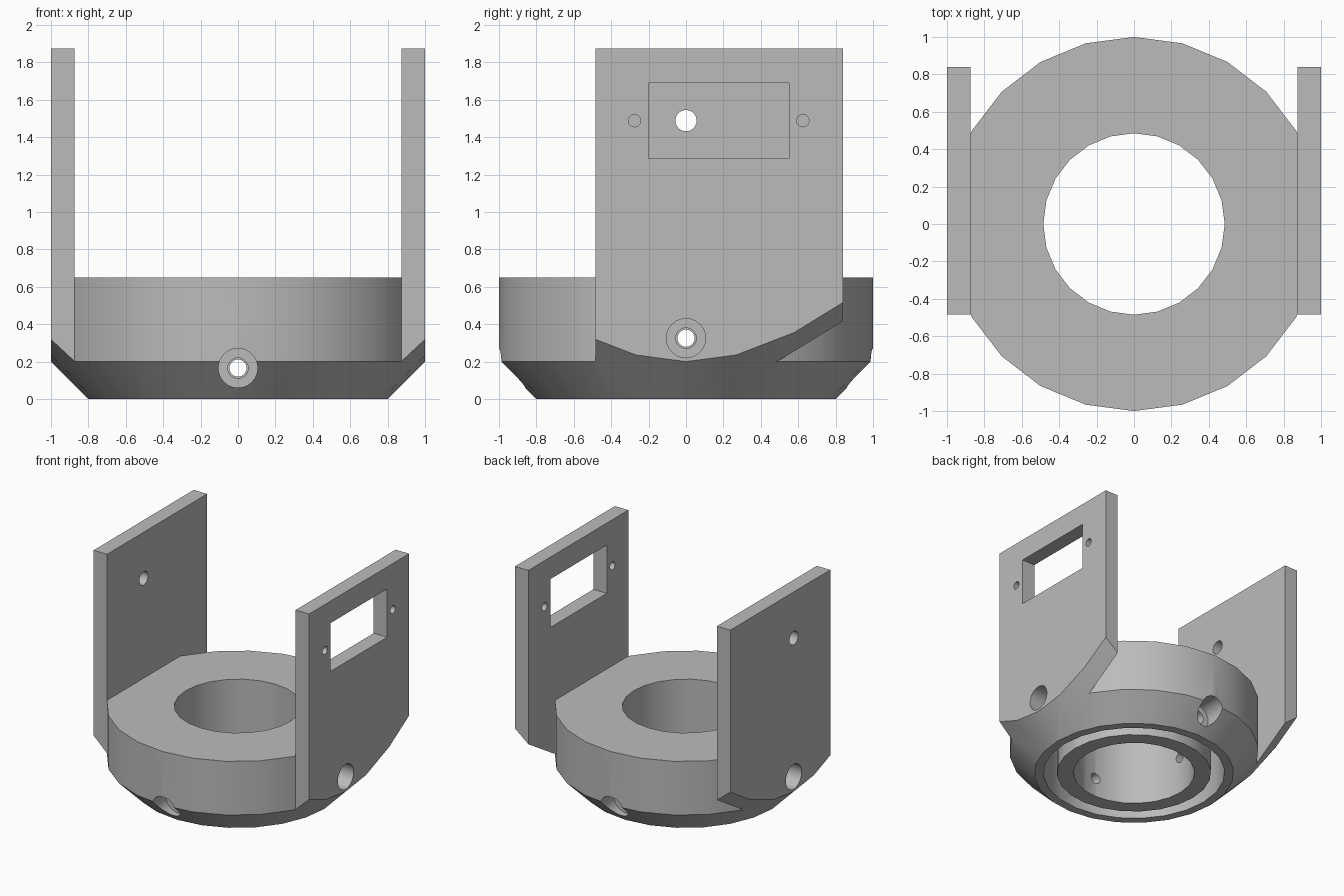
import bpy, bmesh, math
from mathutils import Matrix, Vector

if "Cube" in bpy.data.objects:
    bpy.data.objects.remove(bpy.data.objects["Cube"])

SIDES = 24

grey = bpy.data.materials.new("plain grey")
grey.diffuse_color = (0.5, 0.5, 0.5, 1)
grey.use_nodes = True
grey.node_tree.nodes["Principled BSDF"].inputs["Base Color"].default_value = grey.diffuse_color


def make(name, bm):
    mesh = bpy.data.meshes.new(name)
    bm.to_mesh(mesh)
    bm.free()
    mesh.materials.append(grey)
    ob = bpy.data.objects.new(name, mesh)
    bpy.context.collection.objects.link(ob)
    return ob


def box(name, lo, hi):
    lo, hi = Vector(lo), Vector(hi)
    bm = bmesh.new()
    bmesh.ops.create_cube(bm, size=1, matrix=Matrix.Translation((lo + hi) / 2)
                          @ Matrix.Diagonal((*(hi - lo), 1)))
    return make(name, bm)


def cone(name, a, b, r1, r2, sides=SIDES):
    """Cylinder or frustum running from point a to point b."""
    a, b = Vector(a), Vector(b)
    d = b - a
    rot = Vector((0, 0, 1)).rotation_difference(d).to_matrix().to_4x4()
    bm = bmesh.new()
    bmesh.ops.create_cone(bm, cap_ends=True, segments=sides, radius1=r1, radius2=r2,
                          depth=d.length, matrix=Matrix.Translation((a + b) / 2) @ rot)
    return make(name, bm)


def combine(target, tool, op):
    bpy.context.view_layer.objects.active = target
    m = target.modifiers.new("bool", 'BOOLEAN')
    m.operation, m.solver, m.object = op, 'EXACT', tool
    bpy.ops.object.modifier_apply(modifier=m.name)
    bpy.data.objects.remove(tool)


def cut(tool):
    combine(body, tool, 'DIFFERENCE')


# round base with two upright plates, undersides trimmed by one 45 degree cone
body = cone("bracket_body", (0, 0, 0), (0, 0, 0.65), 1, 1)
for s in (-1, 1):
    x = sorted((s * 0.875, s * 1.0))
    combine(body, box("side_plate", (x[0], -0.485, 0), (x[1], 0.84, 1.875)), 'UNION')
combine(body, cone("trim", (0, 0, 0), (0, 0, 2), 0.8, 2.8), 'INTERSECT')

# ring groove in the underside, then the central bore
groove = cone("groove", (0, 0, -0.1), (0, 0, 0.5), 0.727, 0.727)
combine(groove, cone("core", (0, 0, -0.2), (0, 0, 0.6), 0.618, 0.618), 'DIFFERENCE')
cut(groove)
cut(cone("bore", (0, 0, -0.1), (0, 0, 0.8), 0.485, 0.485))

# four counterbored screw holes
for dx, dy, z in ((1, 0, 0.325), (-1, 0, 0.325), (0, 1, 0.165), (0, -1, 0.165)):
    for r, near, far in ((0.105, 0.8, 1.2), (0.055, 0.66, 1.15), (0.046, 0.4, 1.1)):
        cut(cone("hole", (dx * near, dy * near, z), (dx * far, dy * far, z), r, r))

# motor window and its screw holes in the right plate
cut(box("window", (0.8, -0.2, 1.285), (1.1, 0.55, 1.69)))
for y in (-0.275, 0.625):
    cut(cone("hole", (0.8, y, 1.488), (1.1, y, 1.488), 0.033, 0.033))

# pivot hole in the left plate
cut(cone("hole", (-1.1, 0, 1.488), (-0.8, 0, 1.488), 0.057, 0.057))

# smooth round walls, sharp corners
bpy.ops.object.select_all(action='DESELECT')
body.select_set(True)
bpy.context.view_layer.objects.active = body
bpy.ops.object.shade_smooth_by_angle(angle=math.radians(25))
